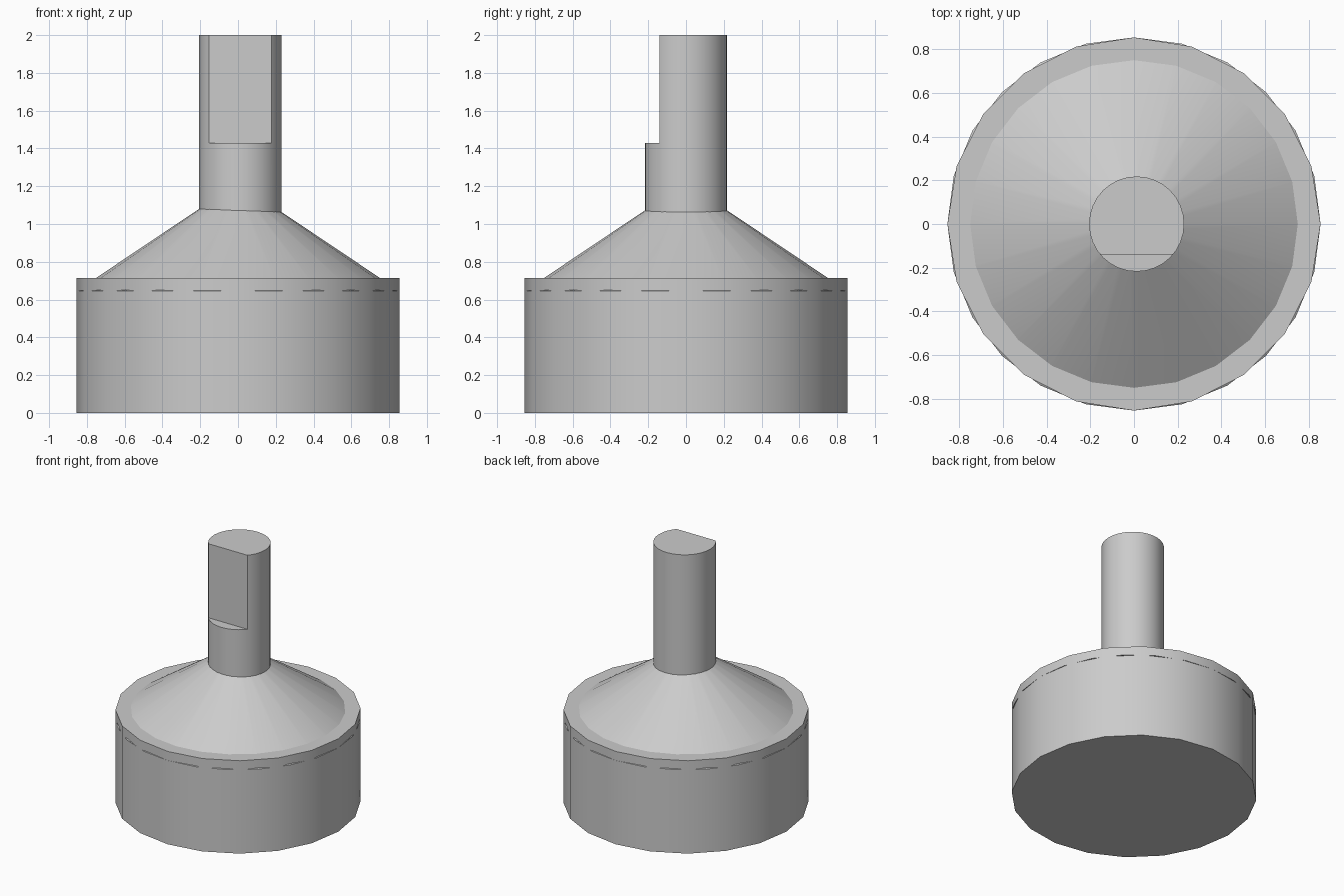
import bpy
import math

cube = bpy.data.objects.get("Cube")
if cube:
    bpy.data.objects.remove(cube, do_unlink=True)

grey = bpy.data.materials.new("light grey")
grey.use_nodes = True
colour = (0.6, 0.6, 0.6, 1)
grey.diffuse_color = colour
grey.node_tree.nodes["Principled BSDF"].inputs["Base Color"].default_value = colour


def frustum(name, sides, r_low, r_high, z_low, z_high, x=0):
    """Capped round part, smooth around its side with sharp rims."""
    bpy.ops.mesh.primitive_cone_add(
        vertices=sides, radius1=r_low, radius2=r_high, depth=z_high - z_low,
        location=(x, 0, (z_low + z_high) / 2))
    part = bpy.context.object
    part.name = name
    part.data.materials.append(grey)
    return part


def smooth(part):
    bpy.ops.object.select_all(action="DESELECT")
    part.select_set(True)
    bpy.context.view_layer.objects.active = part
    bpy.ops.object.shade_smooth_by_angle(angle=math.radians(30))


# Drum and the finer-sided cone sunk into its top
drum = frustum("drum", 20, 0.855, 0.855, 0, 0.715)
cone = frustum("cone", 24, 0.855, 0.1, 0.645, 1.151)

# Shaft, set slightly off centre
shaft = frustum("shaft", 32, 0.218, 0.218, 0.8, 2, x=0.012)

# Flat cut into the front of the shaft's upper end
bpy.ops.mesh.primitive_cube_add(size=1, location=(0.012, -0.34, 1.83))
cutter = bpy.context.object
cutter.name = "shaft_flat_cutter"
cutter.scale = (1, 0.4, 0.8)
cutter.hide_render = True
cut = shaft.modifiers.new("flat", "BOOLEAN")
cut.operation = "DIFFERENCE"
cut.solver = "EXACT"
cut.object = cutter
bpy.context.view_layer.objects.active = shaft
bpy.ops.object.modifier_apply(modifier=cut.name)
bpy.data.objects.remove(cutter, do_unlink=True)

for part in (drum, cone, shaft):
    smooth(part)
